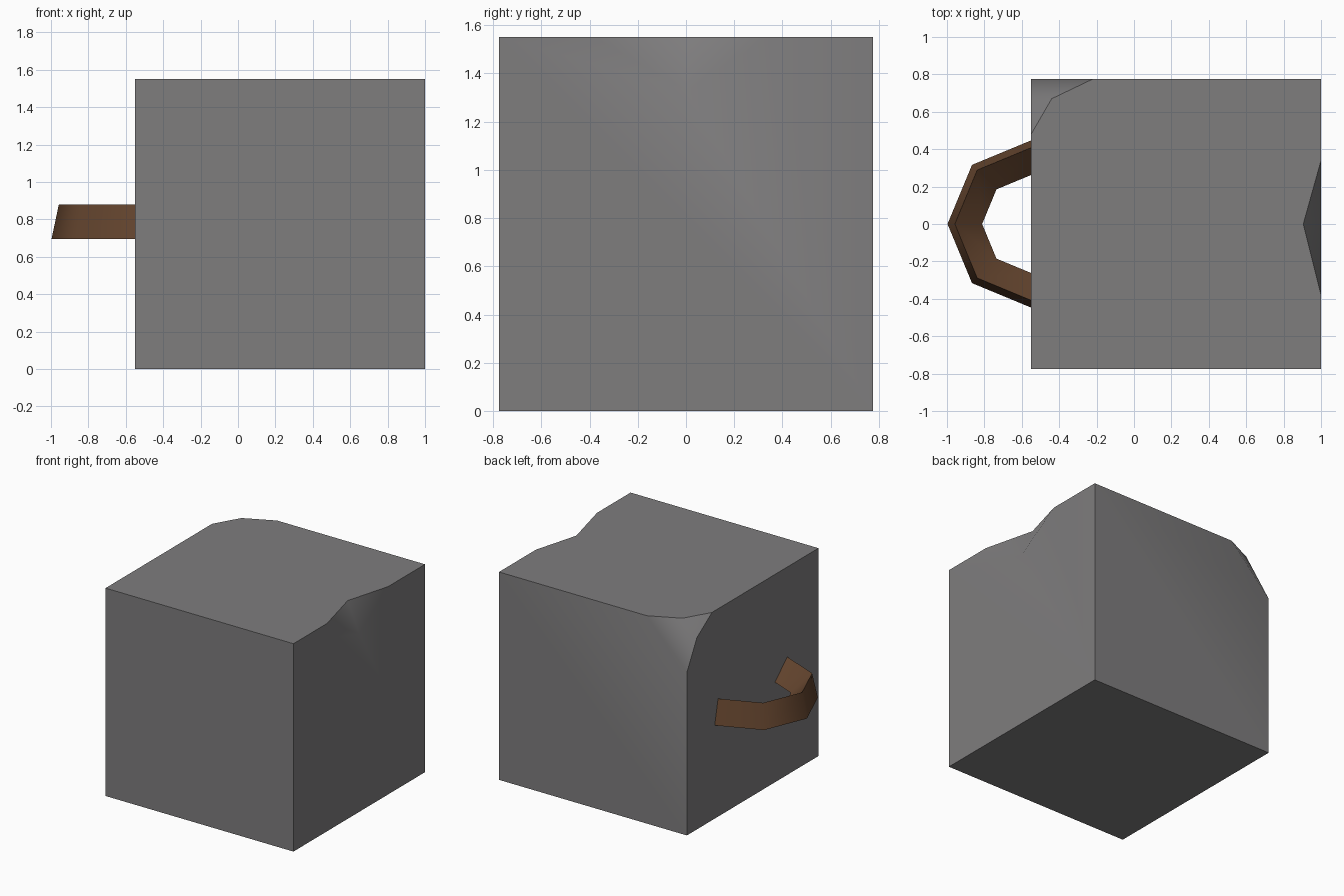
import bpy, bmesh, math

if "Cube" in bpy.data.objects:
    bpy.data.objects.remove(bpy.data.objects["Cube"])


def material(name, rgb):
    m = bpy.data.materials.new(name)
    m.diffuse_color = (*rgb, 1)
    m.use_nodes = True
    m.node_tree.nodes["Principled BSDF"].inputs["Base Color"].default_value = m.diffuse_color
    return m


def add_object(name, bm, mat):
    bmesh.ops.recalc_face_normals(bm, faces=bm.faces)
    me = bpy.data.meshes.new(name)
    bm.to_mesh(me)
    bm.free()
    me.materials.append(mat)
    ob = bpy.data.objects.new(name, me)
    bpy.context.collection.objects.link(ob)
    return ob


def hull(name, points, mat):
    bm = bmesh.new()
    for p in points:
        bm.verts.new(p)
    bmesh.ops.convex_hull(bm, input=bm.verts)
    bmesh.ops.dissolve_limit(bm, angle_limit=math.radians(1),
                             verts=bm.verts, edges=bm.edges)
    return add_object(name, bm, mat)


def activate(ob):
    bpy.ops.object.select_all(action='DESELECT')
    ob.select_set(True)
    bpy.context.view_layer.objects.active = ob


def smooth(ob, degrees):
    activate(ob)
    bpy.ops.object.shade_smooth_by_angle(angle=math.radians(degrees))


stone = material("stone grey", (0.21, 0.205, 0.208))
leather = material("brown", (0.13, 0.06, 0.028))

# Block with the back left top corner broken off
X0, X1, Y, Z = -0.55, 1.0, 0.775, 1.55
corners = [(x, y, z) for x in (X0, X1) for y in (-Y, Y) for z in (0, Z)
           if (x, y, z) != (X0, Y, Z)]
chip = [(X0, 0.48, Z), (-0.44, 0.67, Z), (-0.22, Y, Z),
        (X0, Y, 1.215), (X0, 0.657, 1.43)]
block = hull("block", corners + chip, stone)

# Notch in the right top edge: a tetrahedron that reaches past the surface
dx, dz, front, back = 0.095, 0.22, 0.38, 0.34
cutter = hull("notch_cutter", [(X1 - 2 * dx, 0, Z + dz), (X1 + dx, 0, Z - 2 * dz),
                               (X1 + dx, -3 * front, Z + dz),
                               (X1 + dx, 3 * back, Z + dz)], stone)
cutter.hide_render = True
mod = block.modifiers.new("notch", 'BOOLEAN')
mod.operation = 'DIFFERENCE'
mod.solver = 'EXACT'
mod.object = cutter
activate(block)
bpy.ops.object.modifier_apply(modifier=mod.name)
bpy.data.objects.remove(cutter)
smooth(block, 35)

# Handle: triangular section swept round half an octagon
section = [(0.447, 0.695), (0.408, 0.88), (0.262, 0.746)]
bm = bmesh.new()
rings = []
for i in range(5):
    a = math.radians(90 + 45 * i)
    rings.append([bm.verts.new((X0 + r * math.cos(a), r * math.sin(a), z))
                  for r, z in section])
for a, b in zip(rings, rings[1:]):
    for j in range(3):
        k = (j + 1) % 3
        bm.faces.new((a[j], a[k], b[k], b[j]))
bm.faces.new(rings[0])
bm.faces.new(rings[-1])
handle = add_object("handle", bm, leather)
smooth(handle, 50)
